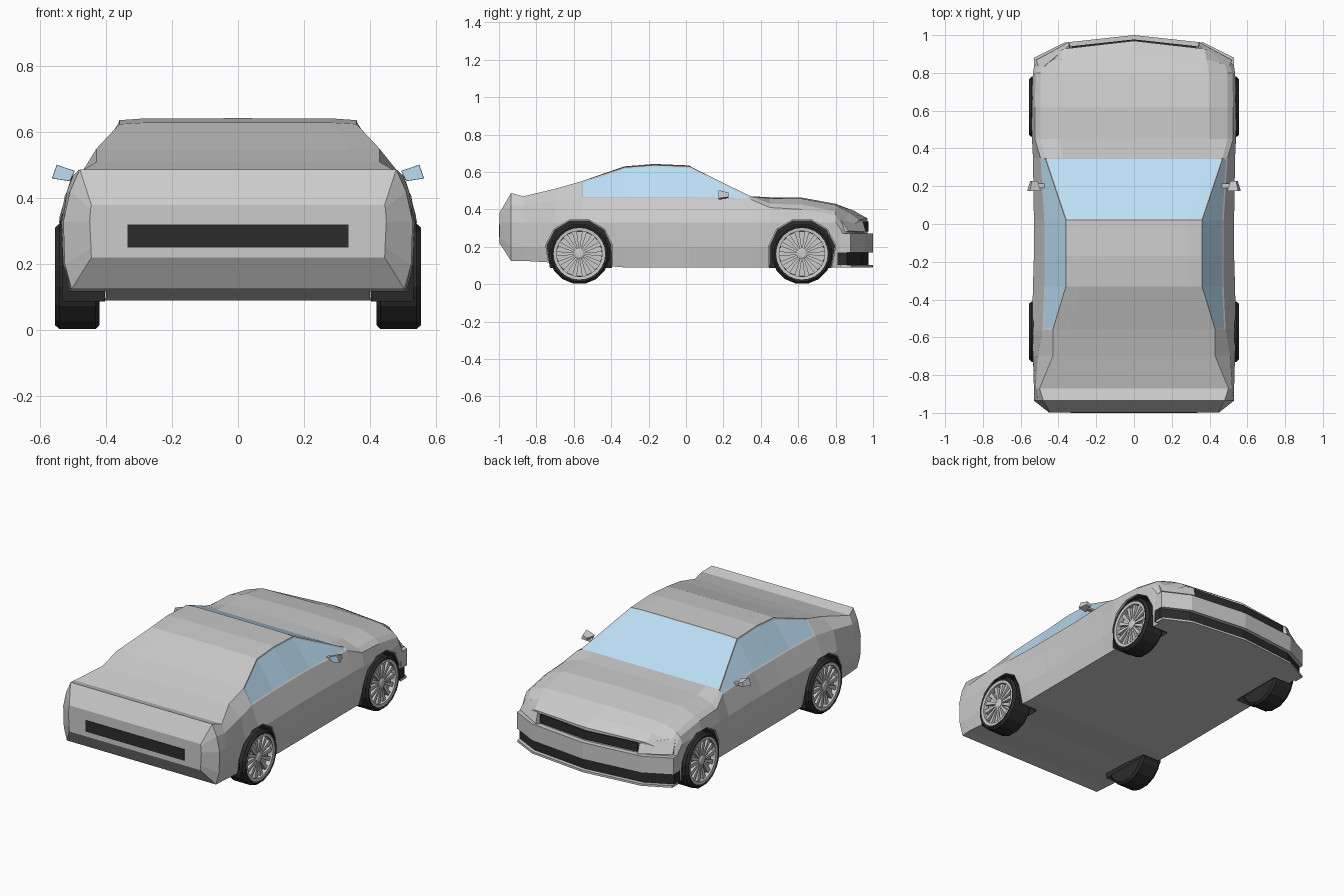
import bpy, bmesh
from math import sin, cos, pi
from mathutils import Vector

if "Cube" in bpy.data.objects:
    bpy.data.objects.remove(bpy.data.objects["Cube"])


def material(name, rgb):
    m = bpy.data.materials.new(name)
    m.diffuse_color = (*rgb, 1)
    m.use_nodes = True
    m.node_tree.nodes["Principled BSDF"].inputs["Base Color"].default_value = m.diffuse_color
    return m


DARK = material("dark_rubber", (0.025, 0.025, 0.025))
GLASS = material("blue_glass", (0.5, 0.74, 0.92))


def build(name, verts, faces, mat=None, mirror=False):
    bm = bmesh.new()
    vs = [bm.verts.new(v) for v in verts]
    for f in faces:
        bm.faces.new([vs[i] for i in f])
    bmesh.ops.recalc_face_normals(bm, faces=bm.faces)
    me = bpy.data.meshes.new(name)
    bm.to_mesh(me)
    bm.free()
    ob = bpy.data.objects.new(name, me)
    bpy.context.collection.objects.link(ob)
    if mat:
        me.materials.append(mat)
    if mirror:
        ob.modifiers.new("mirror", 'MIRROR')
    return ob


def prism_data(loop, offset, scale=1.0, start=0):
    """Closed solid from a loop swept along an offset, optionally tapered."""
    pts = [Vector(p) for p in loop]
    n, c = len(pts), sum((Vector(p) for p in loop), Vector()) / len(loop)
    verts = pts + [c + (p - c) * scale + Vector(offset) for p in pts]
    faces = [range(n), range(2 * n - 1, n - 1, -1)]
    faces += [(i, (i + 1) % n, n + (i + 1) % n, n + i) for i in range(n)]
    return verts, [[start + i for i in f] for f in faces]


def prism(name, loop, offset, scale=1.0, mat=None, mirror=False):
    return build(name, *prism_data(loop, offset, scale), mat, mirror)


def lathe(name, profile, cy, cz, n, mat=None):
    """Revolve (radius, x) points about an axis along x."""
    verts = [(x, cy + r * cos(2 * pi * (k + .5) / n), cz + r * sin(2 * pi * (k + .5) / n))
             for r, x in profile for k in range(n)]
    faces = [(i * n + k, i * n + (k + 1) % n, (i + 1) * n + (k + 1) % n, (i + 1) * n + k)
             for i in range(len(profile) - 1) for k in range(n)]
    faces += [range(n), range((len(profile) - 1) * n, len(profile) * n)]
    return build(name, verts, faces, mat, True)


def bow(x):
    """How far the nose curves back at a given width."""
    x = abs(x)
    return 0.04 * min(x, .37) / .37 + 0.5 * max(0, x - .37)


def bowed_bar(name, half, front, depth, z0, z1, mat=None):
    xs = [-half, 0, half] if half <= .37 else [-half, -.37, 0, .37, half]
    loop = [(x, front - bow(x), z0) for x in xs]
    loop += [(x, front - bow(x) - depth, z0) for x in reversed(xs)]
    return prism(name, loop, (0, 0, z1 - z0), mat=mat)


# Body shell: y, floor x/z, side width, shoulder x/z, roof edge x/z, centre z
SECTIONS = [
    (-.998, .445, .22, .45, .447, .37, .445, .38, .38),
    (-.935, .505, .125, .53, .51, .42, .48, .488, .488),
    (-.87, .51, .125, .53, .52, .42, .50, .47, .47),
    (-.70, .51, .115, .535, .51, .45, .43, .51, .51),
    (-.56, .51, .11, .54, .485, .46, .43, .55, .55),
    (-.33, .51, .09, .535, .475, .46, .36, .625, .63),
    (-.17, .51, .09, .53, .475, .46, .36, .637, .643),
    (.02, .51, .09, .53, .475, .46, .36, .63, .635),
    (.35, .51, .09, .535, .495, .452, .47, .468, .47),
    (.45, .51, .09, .54, .525, .41, .495, .43, .465),
    (.62, .51, .09, .545, .525, .40, .495, .425, .463),
    (.80, .51, .09, .535, .52, .37, .495, .39, .43),
    (.90, .51, .09, .53, .51, .32, .48, .345, .392),
    (.97, .50, .09, .525, .505, .27, .47, .30, .352),
]
verts, N = [], 16
for y, xb, zb, w, xs, zs, xr, zr, zc in SECTIONS:
    half = [(0, zb), (.8 * xb, zb), (xb, zb), (w - .004, max(.2, zb + .03)),
            (w, min(.33, zs - .03)), (xs, zs), (xr, zr),
            (.8 * xr, zr + .85 * (zc - zr)), (0, zc)]
    ring = half + [(-x, z) for x, z in half[7:0:-1]]
    k = max(0, (y - .8) / .17)
    verts += [(x, y - k * bow(x), z) for x, z in ring]
last = (len(SECTIONS) - 1) * N
faces = [(s * N + j, s * N + (j + 1) % N, (s + 1) * N + (j + 1) % N, (s + 1) * N + j)
         for s in range(len(SECTIONS) - 1) for j in range(N)]
for o in (0, last):
    faces += [[o + i for i in f] for f in
              ((0, 1, 7, 8), (0, 8, 9, 15), range(1, 8), range(9, 16))]
body = build("body", verts, faces)
body.data.materials.append(None)
body.data.materials.append(GLASS)

# Windscreen and side windows, inset into the shell
bm = bmesh.new()
bm.from_mesh(body.data)
bm.faces.ensure_lookup_table()
panes = [([bm.faces[7 * N + j] for j in (6, 7, 8, 9)], .006)]
panes += [([bm.faces[s * N + j] for s in range(4, 8)], .009) for j in (5, 10)]
for pane, width in panes:
    bmesh.ops.inset_region(bm, faces=pane, thickness=width, depth=-.003, use_even_offset=True)
    for f in pane:
        f.material_index = 1
bm.to_mesh(body.data)
bm.free()

# Wheels, wheel arches and liners
ARCH = [(-.16, .09), (-.18, .21), (-.135, .295), (-.05, .345),
        (.05, .345), (.135, .295), (.175, .21), (.178, .09)]
R = .163
for label, cy, flip in (("rear", -.57, 1), ("front", .62, -1)):
    arch = [(cy + flip * y, z) for y, z in ARCH]
    outline = [(arch[0][0], -.05)] + arch + [(arch[-1][0], -.05)]
    cutter = prism(label + "_arch_cutter", [(.40, y, z) for y, z in outline],
                   (.3, 0, 0), mirror=True)
    cutter.hide_render = True
    cutter.hide_viewport = False
    cutter.display_type = 'WIRE'
    cut = body.modifiers.new(label + "_arch", 'BOOLEAN')
    cut.operation, cut.object, cut.solver = 'DIFFERENCE', cutter, 'EXACT'

    lining = [(cy + (y - cy) * .985, z - .003) for y, z in arch]
    n = len(lining)
    lv = [(x, y, z) for x in (.404, .532) for y, z in lining]
    lf = [range(n)] + [(i, i + 1, n + i + 1, n + i) for i in range(n - 1)]
    build(label + "_arch_liner", lv, lf, DARK, True)

    lathe(label + "_tyre", [(.12, .515), (.136, .55), (.15, .556), (R, .542),
                            (R, .432), (.15, .42), (.10, .42)], cy, R, 16, DARK)
    lathe(label + "_rim", [(.10, .45), (.125, .51), (.125, .519), (.128, .553),
                           (.137, .554), (.138, .545)][:3], cy, R, 24)
    lathe(label + "_hub", [(.03, .51), (.03, .542), (.02, .548)], cy, R, 12)

    # Rim lip and radial spokes
    ring = [(r, x, 2 * pi * i / 24) for r, x in ((.122, .52), (.122, .551), (.138, .553))
            for i in range(24)]
    build(label + "_rim_lip", [(x, cy + r * cos(a), R + r * sin(a)) for r, x, a in ring],
          [(s * 24 + i, s * 24 + (i + 1) % 24, s * 24 + 24 + (i + 1) % 24, s * 24 + 24 + i)
           for s in range(2) for i in range(24)], mirror=True)
    sv, sf = [], []
    for i in range(14):
        a = 2 * pi * i / 14
        loop = [(.518, cy + r * cos(a) - t * sin(a), R + r * sin(a) + t * cos(a))
                for r, t in ((.022, -.005), (.126, -.013), (.126, .013), (.022, .005))]
        v, f = prism_data(loop, (.022, 0, 0), start=len(sv))
        sv += v
        sf += f
    build(label + "_spokes", sv, sf, mirror=True)

# Nose: bumper, lip, grille, intake and headlights
bowed_bar("front_bumper", .53, 1.0, .06, .17, .272)
bowed_bar("front_lip", .525, 1.0, .06, .09, .103)
bowed_bar("lower_intake", .525, .977, .05, .103, .17, DARK)
bowed_bar("grille", .33, .977, .03, .282, .335, DARK)
prism("headlight", [(.345, .945, .338), (.50, .815, .362), (.518, .868, .285), (.345, .962, .28)],
      (-.01, -.03, -.01), mirror=True)

# Tail: dark recessed strip
prism("rear_strip", [(-.335, -1.0, .25), (.335, -1.0, .25), (.335, -1.0, .32), (-.335, -1.0, .32)],
      (0, .01, 0), mat=DARK)

# Door mirrors with stalk and glass
MIRROR = [(.495, .178, .483), (.55, .178, .502), (.565, .178, .46), (.51, .178, .452)]
prism("door_mirror", MIRROR, (0, .05, 0), .55, mirror=True)
prism("mirror_glass", MIRROR, (0, -.003, 0), .96, GLASS, True)
prism("mirror_stalk", [(.46, .19, .455), (.46, .215, .455), (.46, .215, .467), (.46, .19, .467)],
      (.06, 0, 0), mirror=True)
